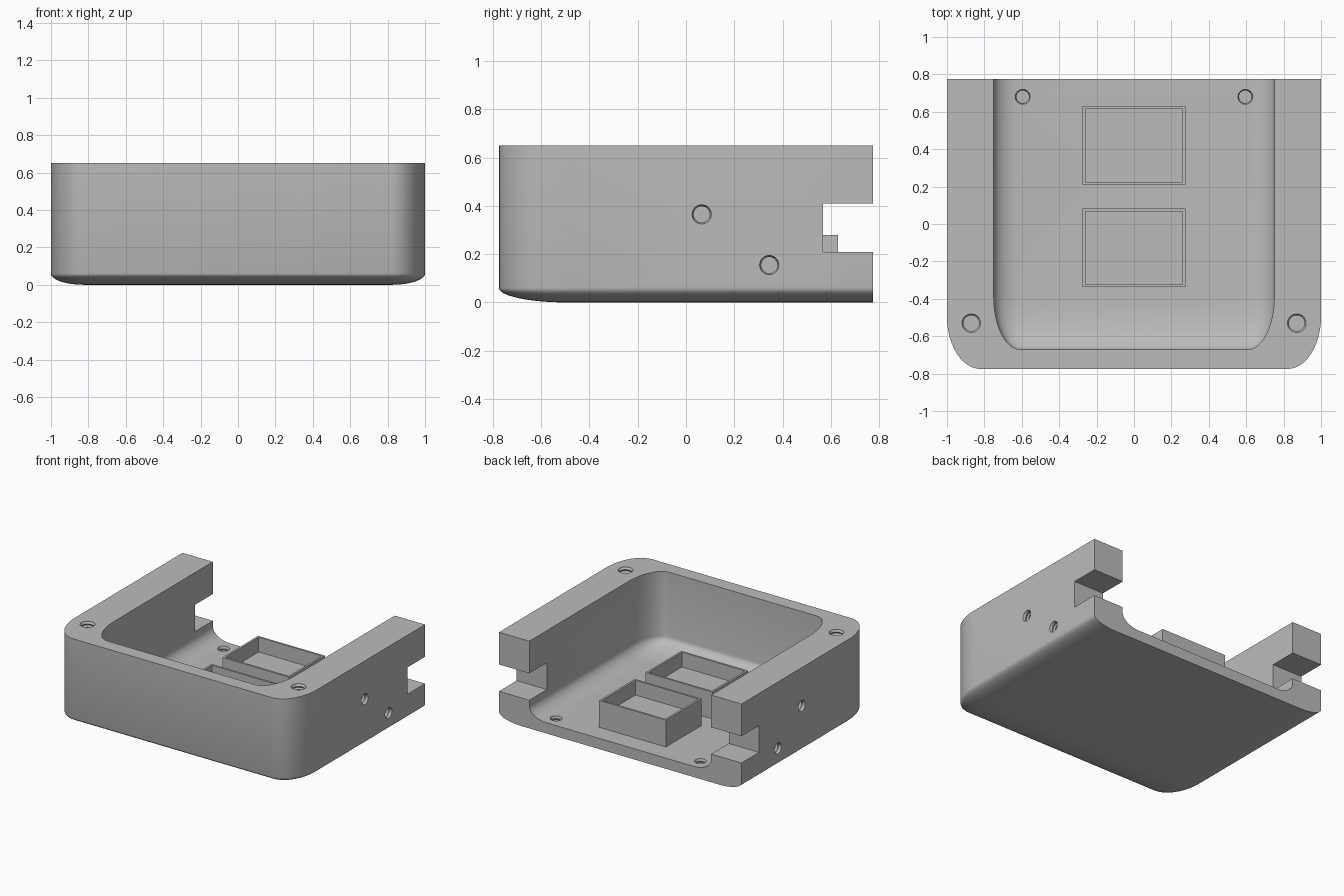
import bpy, bmesh, math
from mathutils import Matrix, Vector

if "Cube" in bpy.data.objects:
    bpy.data.objects.remove(bpy.data.objects["Cube"], do_unlink=True)

grey = bpy.data.materials.new("plain_grey")
grey.use_nodes = True
grey.diffuse_color = (0.5, 0.5, 0.5, 1)
grey.node_tree.nodes["Principled BSDF"].inputs["Base Color"].default_value = (0.5, 0.5, 0.5, 1)


def finish(bm, name):
    bmesh.ops.recalc_face_normals(bm, faces=bm.faces)
    mesh = bpy.data.meshes.new(name)
    bm.to_mesh(mesh)
    bm.free()
    mesh.materials.append(grey)
    ob = bpy.data.objects.new(name, mesh)
    bpy.context.collection.objects.link(ob)
    return ob


def box_bm(lo, hi):
    bm = bmesh.new()
    bmesh.ops.create_cube(bm, size=1)
    lo, hi = Vector(lo), Vector(hi)
    bmesh.ops.scale(bm, vec=hi - lo, verts=bm.verts)
    bmesh.ops.translate(bm, vec=(lo + hi) / 2, verts=bm.verts)
    bm.normal_update()
    return bm


def rounded_tub(name, lo, hi, radii):
    """Box with elliptical rounding everywhere but on its top and back."""
    r = Vector(radii)
    bm = box_bm([a / b for a, b in zip(lo, r)], [a / b for a, b in zip(hi, r)])
    edges = [e for e in bm.edges
             if all(f.normal.y < 0.5 and f.normal.z < 0.5 for f in e.link_faces)]
    bmesh.ops.bevel(bm, geom=edges, offset=1, offset_type='OFFSET', segments=12,
                    profile=0.5, affect='EDGES', clamp_overlap=False)
    bmesh.ops.scale(bm, vec=r, verts=bm.verts)
    return finish(bm, name)


def screw_cutter(mouth, inward, radius, depth, threads):
    """Ribbed cylinder that cuts a blind threaded hole."""
    bm = bmesh.new()
    sides = 24
    levels = [(-0.02, radius), (0.004, radius)]
    pitch = (depth - 0.004) / threads
    for i in range(threads):
        levels.append((0.004 + pitch * (i + 0.5), radius * 0.84))
        levels.append((0.004 + pitch * (i + 1), radius))
    rings = []
    for h, r in levels:
        rings.append([bm.verts.new((r * math.cos(2 * math.pi * k / sides),
                                    r * math.sin(2 * math.pi * k / sides), h))
                      for k in range(sides)])
    for a, b in zip(rings, rings[1:]):
        for k in range(sides):
            n = (k + 1) % sides
            bm.faces.new((a[k], a[n], b[n], b[k]))
    bm.faces.new(rings[0])
    bm.faces.new(rings[-1])
    turn = Vector((0, 0, 1)).rotation_difference(Vector(inward)).to_matrix().to_4x4()
    bmesh.ops.transform(bm, matrix=Matrix.Translation(mouth) @ turn, verts=bm.verts)
    return finish(bm, "screw_cutter")


def cut(target, cutter):
    cutter.hide_render = True
    mod = target.modifiers.new("cut", 'BOOLEAN')
    mod.operation = 'DIFFERENCE'
    mod.solver = 'EXACT'
    mod.object = cutter
    bpy.context.view_layer.objects.active = target
    bpy.ops.object.modifier_apply(modifier=mod.name)
    bpy.data.objects.remove(cutter, do_unlink=True)


# Housing: thick-walled tub, open at the back and top
top, back, floor = 0.65, 0.775, 0.08
housing = rounded_tub("housing", (-1, -back, 0), (1, back, top), (0.18, 0.28, 0.06))
cut(housing, rounded_tub("cavity_cutter", (-0.75, -0.67, floor), (0.75, 1, 0.9),
                         (0.14, 0.28, 0.09)))

# Slot through both rear wall ends
cut(housing, finish(box_bm((-1.2, 0.567, 0.21), (1.2, 1, 0.41)), "slot_cutter"))

# Screw holes, mirrored left and right
for s in (-1, 1):
    cut(housing, screw_cutter((s * 0.87, -0.53, top), (0, 0, -1), 0.05, 0.2, 8))
    cut(housing, screw_cutter((s * 0.595, 0.68, floor), (0, 0, -1), 0.04, 0.055, 2))
    for y, z in ((0.065, 0.365), (0.345, 0.155)):
        cut(housing, screw_cutter((s, y, z), (-s, 0, 0), 0.04, 0.16, 6))

# Two shallow open trays on the floor
for name, y in (("rear_tray", 0.42), ("front_tray", -0.128)):
    bm = box_bm((-0.275, y - 0.21, floor - 0.03), (0.275, y + 0.21, 0.28))
    lid = [f for f in bm.faces if f.normal.z > 0.5]
    bmesh.ops.inset_region(bm, faces=lid, thickness=0.021)
    # Sink a separate copy of the inner face to form the pocket
    sunk = bmesh.ops.extrude_face_region(bm, geom=lid)["geom"]
    bmesh.ops.delete(bm, geom=lid, context='FACES_ONLY')
    bmesh.ops.translate(bm, vec=(0, 0, -0.11),
                        verts=[v for v in sunk if isinstance(v, bmesh.types.BMVert)])
    finish(bm, name)

# Smooth the curved walls, keep the edges crisp
bpy.ops.object.select_all(action='DESELECT')
housing.select_set(True)
bpy.context.view_layer.objects.active = housing
bpy.ops.object.shade_smooth_by_angle(angle=math.radians(30))
